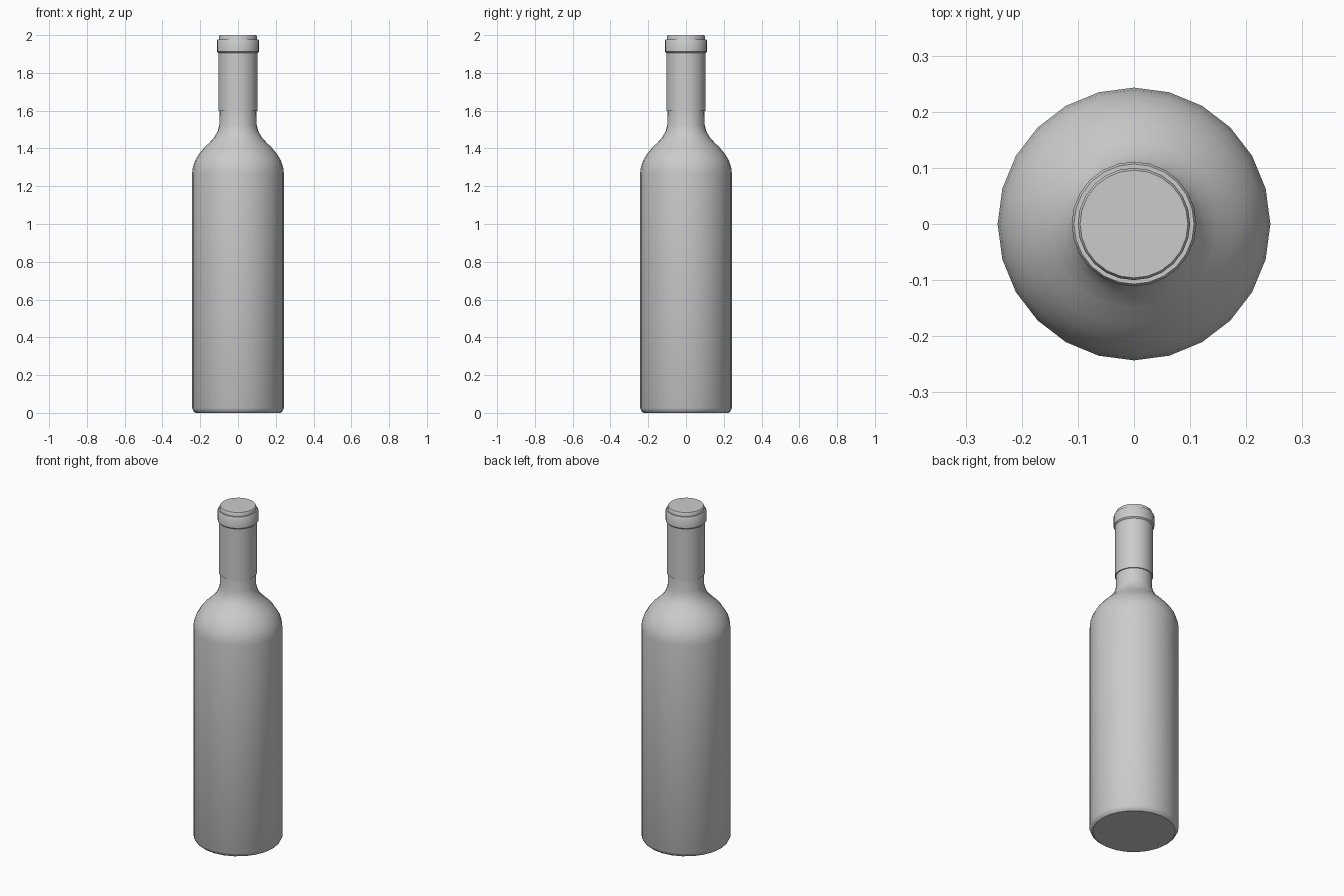
import bpy, bmesh, math

cube = bpy.data.objects.get("Cube")
if cube:
    bpy.data.objects.remove(cube, do_unlink=True)

SIDES = 24

grey = bpy.data.materials.new("plain grey")
grey.use_nodes = True
color = (0.6, 0.6, 0.6, 1)
grey.diffuse_color = color
grey.node_tree.nodes["Principled BSDF"].inputs["Base Color"].default_value = color


def lathe(name, profile):
    """Revolve (radius, height) points around z, capping both ends."""
    bm = bmesh.new()
    rings = []
    for r, z in profile:
        rings.append([bm.verts.new((r * math.cos(a), r * math.sin(a), z))
                      for a in (math.tau * i / SIDES for i in range(SIDES))])
    for low, high in zip(rings, rings[1:]):
        for i in range(SIDES):
            j = (i + 1) % SIDES
            bm.faces.new((low[i], low[j], high[j], high[i]))
    bm.faces.new(rings[0][::-1])
    bm.faces.new(rings[-1])
    mesh = bpy.data.meshes.new(name)
    bm.to_mesh(mesh)
    bm.free()
    mesh.materials.append(grey)
    obj = bpy.data.objects.new(name, mesh)
    bpy.context.collection.objects.link(obj)
    bpy.ops.object.select_all(action="DESELECT")
    obj.select_set(True)
    bpy.context.view_layer.objects.active = obj
    bpy.ops.object.shade_smooth_by_angle(angle=math.radians(35))


# Bottle body with rounded foot, shoulder and bare neck
lathe("bottle_body", [
    (0.225, 0), (0.235, 0.008), (0.243, 0.025), (0.243, 1.27),
    (0.239, 1.3), (0.228, 1.335), (0.207, 1.37), (0.18, 1.403),
    (0.15, 1.432), (0.125, 1.46), (0.108, 1.49), (0.099, 1.525),
    (0.098, 1.61)])

# Foil sleeve around the neck
lathe("neck_sleeve", [(0.104, 1.597), (0.104, 1.915)])

# Collar at the mouth
lathe("mouth_collar", [
    (0.104, 1.905), (0.111, 1.912), (0.111, 1.972), (0.107, 1.978)])

# Cap on top
lathe("top_cap", [(0.1, 1.97), (0.1, 1.994), (0.096, 2.0)])
